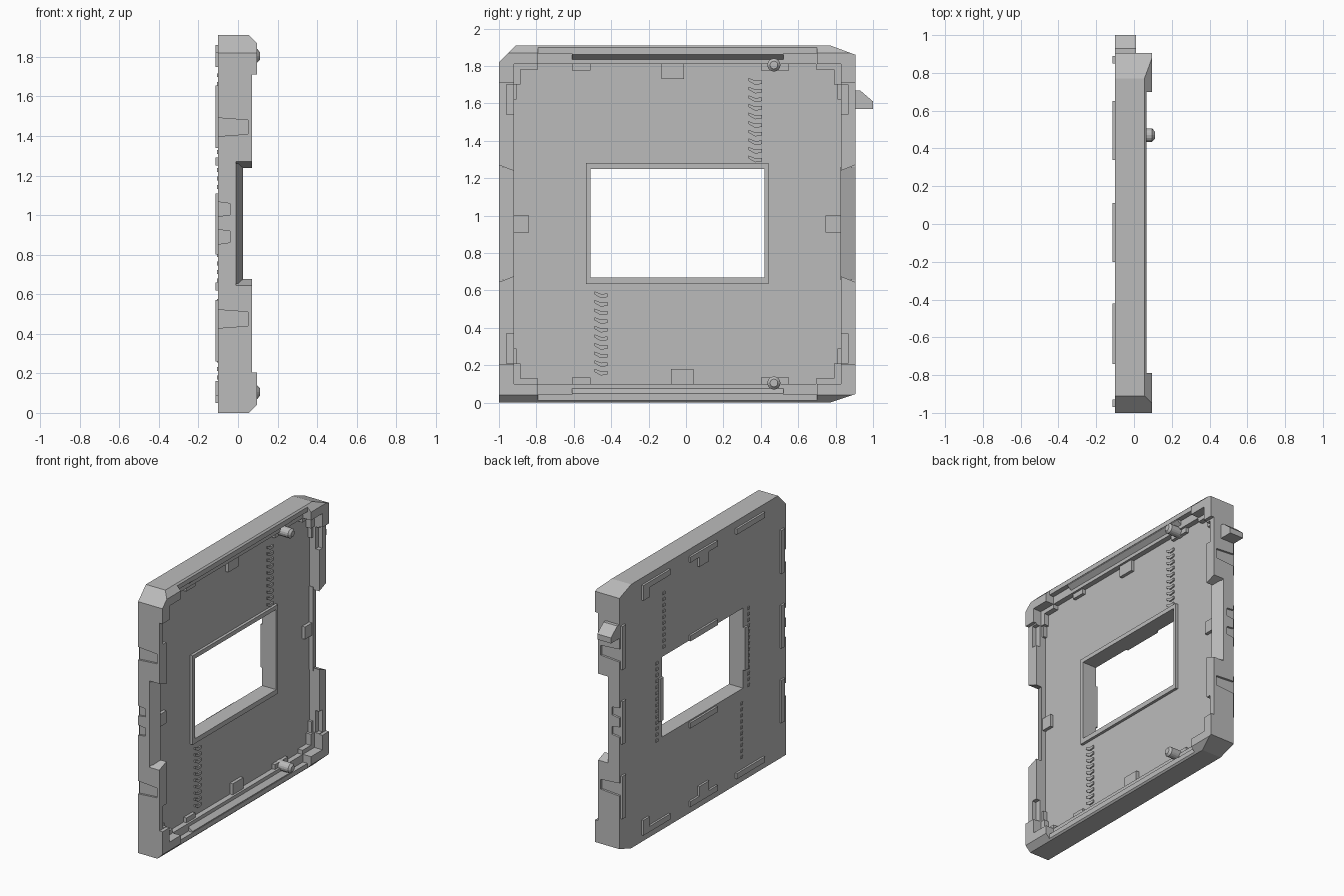
import bpy, bmesh
from mathutils import Vector

if "Cube" in bpy.data.objects:
    bpy.data.objects.remove(bpy.data.objects["Cube"], do_unlink=True)

grey = bpy.data.materials.new("plain grey")
grey.use_nodes = True
grey.diffuse_color = (0.5, 0.5, 0.5, 1)
grey.node_tree.nodes["Principled BSDF"].inputs["Base Color"].default_value = (0.5, 0.5, 0.5, 1)

# Main levels through the thickness and the panel centre
BACK, FLOOR, SIDE, CORNER = -0.10, -0.008, 0.07, 0.095
MID_Y, HEIGHT = -0.0475, 1.91


def prism(name, pts, axis, lo, hi):
    """Extrude a 2D outline along an axis (0 = x, 1 = y, 2 = z)."""
    bm = bmesh.new()
    rings = []
    for level in (lo, hi):
        ring = []
        for p in pts:
            co = list(p)
            co.insert(axis, level)
            ring.append(bm.verts.new(Vector(co)))
        rings.append(ring)
    a, b = rings
    bm.faces.new(a)
    bm.faces.new(b[::-1])
    for i in range(len(a)):
        j = (i + 1) % len(a)
        bm.faces.new((a[i], b[i], b[j], a[j]))
    bmesh.ops.recalc_face_normals(bm, faces=bm.faces)
    mesh = bpy.data.meshes.new(name)
    bm.to_mesh(mesh)
    bm.free()
    mesh.materials.append(grey)
    ob = bpy.data.objects.new(name, mesh)
    bpy.context.collection.objects.link(ob)
    return ob


def box(name, y0, y1, z0, z1, x0, x1):
    return prism(name, [(y0, z0), (y1, z0), (y1, z1), (y0, z1)], 0, x0, x1)


def cut(target, cutter):
    cutter.hide_render = True
    mod = target.modifiers.new("cut", "BOOLEAN")
    mod.operation = "DIFFERENCE"
    mod.solver = "EXACT"
    mod.object = cutter
    bpy.context.view_layer.objects.active = target
    bpy.ops.object.modifier_apply(modifier=mod.name)
    bpy.data.objects.remove(cutter, do_unlink=True)


def flip_y(y, back):
    return 2 * MID_Y - y if back else y


def flip_z(z, low):
    return HEIGHT - z if low else z


# Panel body with chamfered corners
outline = [(-1, 0), (0.77, 0), (0.905, 0.045), (0.905, 1.86),
           (0.77, 1.91), (-0.91, 1.91), (-1, 1.82)]
body = prism("panel_body", outline, 0, BACK, CORNER)

# Tray interior, lowered wall tops and window
cut(body, box("cutter", -0.92, 0.83, 0.10, 1.81, FLOOR, 0.3))
cut(body, box("cutter", -0.79, 0.70, -0.1, 2, 0.066, 0.3))
cut(body, box("cutter", -1.1, 1, 0.205, 1.71, SIDE, 0.3))
cut(body, box("cutter", -0.51, 0.42, 0.67, 1.25, -0.3, 0.3))

for low in (False, True):
    # Sloped outer edge and inner ledge along the top and bottom walls
    cut(body, prism("cutter", [(x, flip_z(z, low)) for x, z in
        ((0.045, 1.92), (0.105, 1.86), (0.2, 1.86), (0.2, 2))], 1, -1.1, 1))
    cut(body, prism("cutter", [(x, flip_z(z, low)) for x, z in
        ((0.03, 1.80), (0.03, 1.866), (0.2, 1.866), (0.2, 1.80))], 1, -0.79, 0.70))

for back in (False, True):
    # Side notch with flared ends
    cut(body, prism("cutter", [(flip_y(y, back), z) for y, z in
        ((-1.05, 0.625), (-0.91, 0.68), (-0.91, 1.235), (-1.05, 1.29))], 0, -0.01, 0.3))
    # Tapered recesses on the edge face
    for z, half, top in ((1.445, 0.047, 0.05), (0.475, 0.047, 0.05),
                         (1.03, 0.038, -0.04), (0.89, 0.038, -0.04)):
        y0, y1 = sorted((flip_y(-1.05, back), flip_y(-0.985, back)))
        cut(body, prism("cutter", [(-0.11, z - half), (top, z - half * 0.75),
            (top, z + half * 0.75), (-0.11, z + half)], 1, y0, y1))
    # Stepped inner half of the side walls
    for low in (False, True):
        ys = sorted((flip_y(-0.96, back), flip_y(-0.91, back)))
        zs = sorted((flip_z(1.54, low), flip_z(1.70, low)))
        cut(body, box("cutter", *ys, *zs, 0.04, 0.3))

# Sloped sills in the side notches
for back, name in ((False, "front_sill"), (True, "back_sill")):
    prism(name, [(x, flip_y(y, back)) for x, y in
          ((-0.03, -1), (-0.01, -1), (0.025, -0.92), (-0.03, -0.92))], 2, 0.655, 1.26)

for low, side in ((False, "top"), (True, "bottom")):
    # Sloped lip under the wall
    prism(side + "_lip", [(x, flip_z(z, low)) for x, z in
          ((0.02, 1.835), (0.03, 1.835), (0.063, 1.86), (0.063, 1.88), (0.02, 1.88))],
          1, -0.61, 0.52)
    # Stepped corner fillers
    for back in (False, True):
        for n, (ya, yb, za, zb, h) in enumerate((
                (-0.93, -0.885, 1.70, 1.82, 0.03), (-0.93, -0.79, 1.78, 1.82, 0.03),
                (-0.93, -0.905, 1.62, 1.72, 0.02))):
            ys = sorted((flip_y(ya, back), flip_y(yb, back)))
            zs = sorted((flip_z(za, low), flip_z(zb, low)))
            box(f"{side}_corner_step_{n}", *ys, *zs, -0.03, h)
    # Small ledges and centre tab on the long walls
    mid = -0.02 if low else -0.07
    for n, (ya, yb, za) in enumerate(((-0.61, -0.51, 1.775), (0.40, 0.55, 1.775),
                                      (mid - 0.06, mid + 0.06, 1.73))):
        zs = sorted((flip_z(za, low), flip_z(1.82, low)))
        box(f"{side}_tab_{n}", ya, yb, *zs, -0.03, 0.015)
    # Rounded snap peg
    bm = bmesh.new()
    bmesh.ops.create_cone(bm, cap_ends=True, segments=16, radius1=0.035, radius2=0.035, depth=0.12)
    tip = [e for e in bm.edges if all(v.co.z > 0.05 for v in e.verts)]
    bmesh.ops.bevel(bm, geom=tip, offset=0.014, segments=1, affect="EDGES")
    mesh = bpy.data.meshes.new(side + "_peg")
    bm.to_mesh(mesh)
    bm.free()
    mesh.materials.append(grey)
    peg = bpy.data.objects.new(side + "_peg", mesh)
    peg.rotation_euler.y = 1.5708
    peg.location = (0.05, 0.47, flip_z(1.805, low))
    bpy.context.collection.objects.link(peg)

# Tabs on the side walls
box("front_wall_tab", -0.93, -0.84, 0.91, 1.0, -0.03, 0.015)
box("back_wall_tab", 0.745, 0.84, 0.91, 1.0, -0.03, 0.015)

# Raised window rim
for name, y0, y1, z0, z1 in (("window_rim_low", -0.535, 0.44, 0.635, 0.67),
                             ("window_rim_high", -0.535, 0.44, 1.25, 1.28),
                             ("window_rim_front", -0.535, -0.51, 0.67, 1.25),
                             ("window_rim_back", 0.42, 0.44, 0.67, 1.25)):
    box(name, y0, y1, z0, z1, -0.03, 0.012)

# Toothed seams
for name, y, z in (("upper_tooth", 0.335, 1.285), ("lower_tooth", -0.49, 0.145)):
    for i in range(10):
        b = z + i * 0.046
        prism(name, [(y, b + 0.02), (y + 0.035, b), (y + 0.07, b + 0.005),
                     (y + 0.07, b + 0.024), (y + 0.035, b + 0.022), (y, b + 0.036)],
              0, -0.03, 0.002)

# Side hook
prism("side_hook", [(0.89, 1.57), (1.0, 1.57), (1.0, 1.61), (0.93, 1.67), (0.89, 1.67)],
      0, BACK, 0.01)

# Thin pads on the back face
PAD = -0.115
for z0, z1 in ((1.34, 1.655), (0.80, 1.11), (0.26, 0.57)):
    box("front_edge_pad", -0.97, -0.93, z0, z1, PAD, -0.09)
    box("back_edge_pad", 0.85, 0.89, z0, z1, PAD, -0.09)
for low in (False, True):
    for y0, y1 in ((0.34, 0.65), (-0.20, 0.11), (-0.74, -0.42)):
        box("long_edge_pad", y0, y1, *sorted((flip_z(1.82, low), flip_z(1.86, low))), PAD, -0.09)
    for y0, y1 in ((0.58, 0.65), (-0.10, 0.01)):
        box("pad_tab", y0, y1, *sorted((flip_z(1.75, low), flip_z(1.83, low))), PAD, -0.09)
    box("window_pad", -0.20, 0.11, *sorted((flip_z(1.25, low), flip_z(1.29, low))), PAD, -0.09)
box("window_back_pad", 0.42, 0.46, 0.80, 1.11, PAD, -0.09)
box("window_front_pad", -0.55, -0.51, 0.80, 1.11, PAD, -0.09)

# Rows of little studs on the back face
for y, z, count in ((0.40, 1.31, 10), (0.48, 0.66, 14), (-0.57, 0.66, 14), (-0.49, 0.17, 10)):
    for i in range(count):
        b = z + i * 0.043
        box("back_stud", y - 0.012, y + 0.012, b, b + 0.02, -0.106, -0.09)
